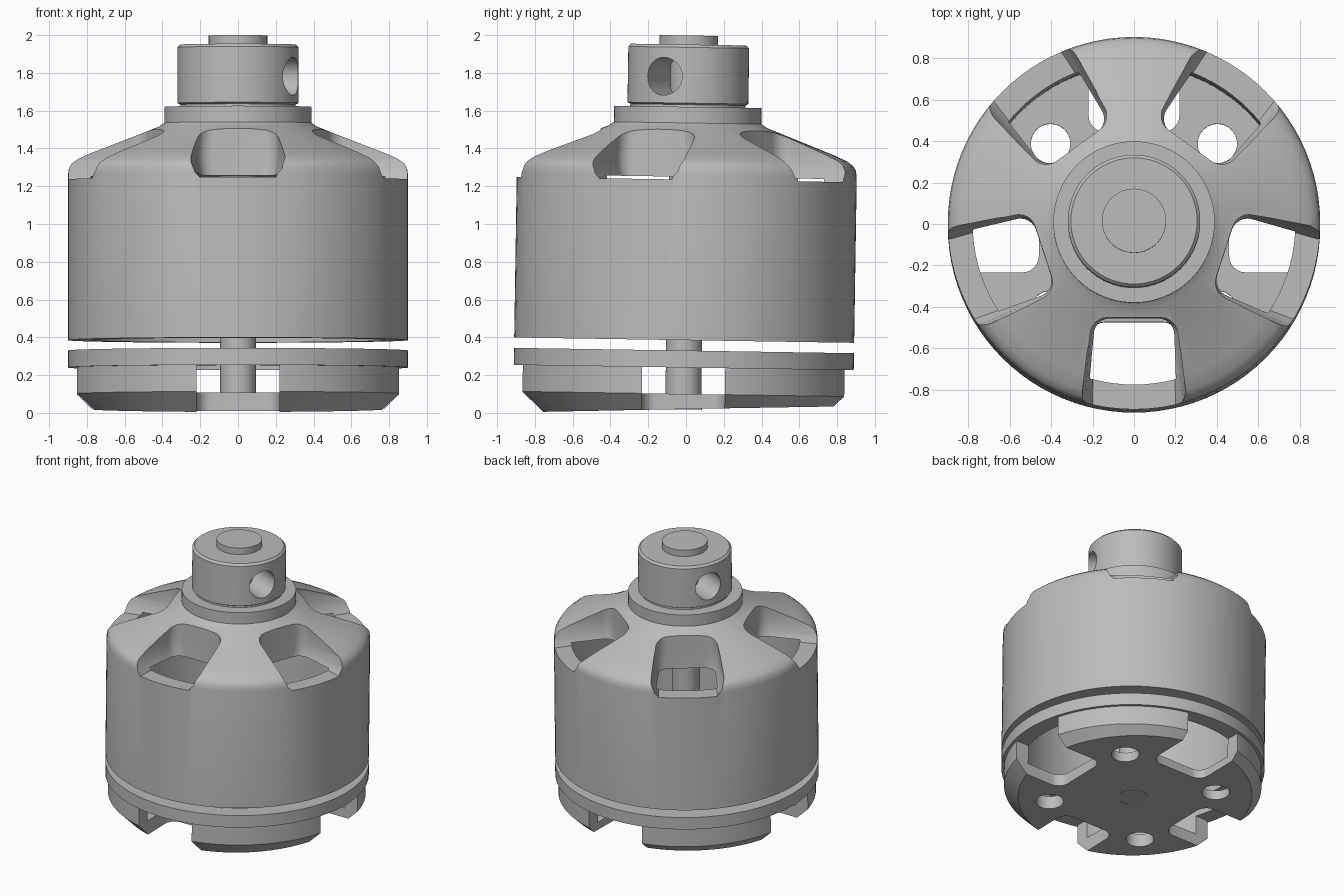
import bpy, bmesh
from math import sin, cos, pi, radians
from mathutils import Matrix

cube = bpy.data.objects.get("Cube")
if cube:
    bpy.data.objects.remove(cube)

SEG = 96
# the whole assembly leans back very slightly
LEAN = (Matrix.Translation((0, 0, 1)) @ Matrix.Rotation(radians(-0.9), 4, 'X')
        @ Matrix.Translation((0, 0, -1)))

metal = bpy.data.materials.new("grey_metal")
metal.use_nodes = True
GREY = (0.5, 0.5, 0.5, 1)
metal.diffuse_color = GREY
metal.node_tree.nodes["Principled BSDF"].inputs["Base Color"].default_value = GREY


def finish(bm, name):
    bmesh.ops.recalc_face_normals(bm, faces=bm.faces)
    mesh = bpy.data.meshes.new(name)
    bm.to_mesh(mesh)
    bm.free()
    obj = bpy.data.objects.new(name, mesh)
    mesh.materials.append(metal)
    bpy.context.collection.objects.link(obj)
    return obj


def lathe(name, profile, closed=False):
    """Turn (radius, height) points round z; open profiles get end caps."""
    bm = bmesh.new()
    rings = [[bm.verts.new((r * cos(2 * pi * i / SEG), r * sin(2 * pi * i / SEG), z))
              for i in range(SEG)] for r, z in profile]
    pairs = list(zip(rings, rings[1:]))
    if closed:
        pairs.append((rings[-1], rings[0]))
    else:
        bm.faces.new(rings[0])
        bm.faces.new(rings[-1])
    for a, b in pairs:
        for i in range(SEG):
            j = (i + 1) % SEG
            bm.faces.new((a[i], a[j], b[j], b[i]))
    return finish(bm, name)


def slot_cutter(inner, corner, layers, angle):
    """Round-ended radial slot; each layer is (z, inner half width, outer half width)."""
    bm = bmesh.new()
    rings = []
    for z, wi, wo in layers:
        half = [(1.1, wo)]
        for k in range(7):
            t = pi / 2 * k / 6
            half.append((inner + corner * (1 - sin(t)), wi - corner * (1 - cos(t))))
        pts = half + [(x, -y) for x, y in reversed(half)]
        rings.append([bm.verts.new((x, y, z)) for x, y in pts])
    bm.faces.new(rings[0])
    bm.faces.new(rings[-1])
    for a, b in zip(rings, rings[1:]):
        for i in range(len(a)):
            j = (i + 1) % len(a)
            bm.faces.new((a[i], a[j], b[j], b[i]))
    bm.transform(Matrix.Rotation(angle, 4, 'Z'))
    return finish(bm, "cutter")


def rod(radius, length, matrix):
    bm = bmesh.new()
    bmesh.ops.create_cone(bm, cap_ends=True, segments=40, radius1=radius,
                          radius2=radius, depth=length, matrix=matrix)
    return finish(bm, "cutter")


def cut(obj, cutters):
    bpy.context.view_layer.objects.active = obj
    for c in cutters:
        mod = obj.modifiers.new("cut", 'BOOLEAN')
        mod.operation = 'DIFFERENCE'
        mod.solver = 'EXACT'
        mod.object = c
        bpy.ops.object.modifier_apply(modifier=mod.name)
        bpy.data.objects.remove(c)


# Bell: hollow can with a conical top, opened by five windows
bell = lathe("bell", [
    (0.78, 0.385), (0.9, 0.385), (0.9, 1.26), (0.895, 1.295), (0.88, 1.32),
    (0.85, 1.343), (0.78, 1.375), (0.42, 1.515), (0.39, 1.535), (0.39, 1.62),
    (0.08, 1.62), (0.08, 1.25), (0.78, 1.25)], closed=True)
window = [(1.235, 0.19, 0.21), (1.28, 0.205, 0.255), (1.34, 0.215, 0.285),
          (1.42, 0.215, 0.285), (1.6, 0.2, 0.25)]
cut(bell, [slot_cutter(0.46, 0.08, window, radians(-90 + 72 * k)) for k in range(5)])

# Base: shallow cup whose underside slopes a little
base = lathe("base", [
    (0.78, 0.33), (0.9, 0.33), (0.9, 0.24), (0.88, 0.24), (0.88, 0.1),
    (0.78, 0.0), (0.1, 0.0), (0.1, 0.1), (0.78, 0.1)], closed=True)
for v in base.data.vertices:
    if v.co.z < 0.01:
        r = v.co.xy.length
        z = 0.02 + 0.035 * v.co.y
        if r > 0.5:
            v.co.xy *= (0.78 + z) / r
        v.co.z = z
slots = [slot_cutter(0.46, 0.08, [(-0.2, 0.22, 0.22), (0.24, 0.22, 0.22)], pi / 2 * k)
         for k in range(4)]
holes = [rod(0.095, 0.6, Matrix.Translation((0.57 * cos(a), 0.57 * sin(a), 0)))
         for a in (pi / 4 + pi / 2 * k for k in range(4))]
cut(base, slots + holes)

# Collet with a cross hole
collet = lathe("collet", [
    (0.08, 1.615), (0.305, 1.615), (0.305, 1.632), (0.32, 1.64), (0.32, 1.935),
    (0.305, 1.95), (0.08, 1.95)], closed=True)
cut(collet, [rod(0.1, 1, Matrix.Translation((0, 0, 1.78))
                 @ Matrix.Rotation(radians(-24), 4, 'Z')
                 @ Matrix.Rotation(pi / 2, 4, 'Y'))])

# Shaft and its wider tip
shaft = lathe("shaft", [(0.1, 0.018), (0.1, 0.1), (0.095, 0.1), (0.095, 1.96)])
tip = lathe("shaft_tip", [(0.155, 1.94), (0.155, 1.998)])

for obj in (bell, base, collet, shaft, tip):
    obj.data.transform(LEAN)
    bpy.ops.object.select_all(action='DESELECT')
    obj.select_set(True)
    bpy.context.view_layer.objects.active = obj
    bpy.ops.object.shade_smooth_by_angle(angle=radians(30))
